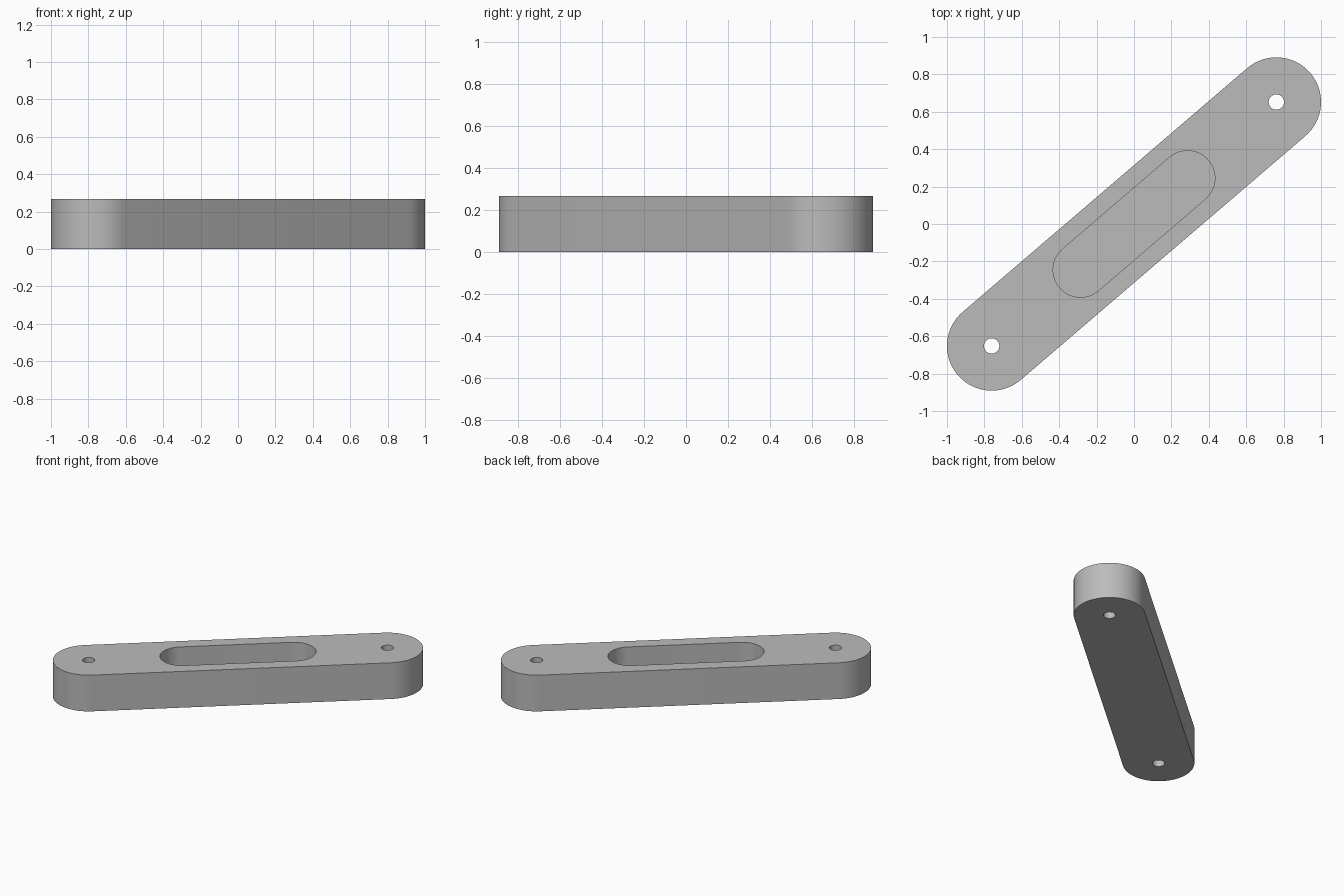
import bpy, bmesh, math
from mathutils import Vector

if "Cube" in bpy.data.objects:
    bpy.data.objects.remove(bpy.data.objects["Cube"], do_unlink=True)

HEIGHT = 0.267
END = Vector((0.761, 0.652))       # centre of the rounded end and its hole
AXIS = END.normalized()
ANGLE = math.atan2(AXIS.y, AXIS.x)
POCKET_FLOOR = 0.075

grey = bpy.data.materials.new("plain grey")
grey.use_nodes = True
colour = (0.5, 0.5, 0.5, 1)
grey.diffuse_color = colour
grey.node_tree.nodes["Principled BSDF"].inputs["Base Color"].default_value = colour


def prism(name, outline, bottom, top):
    """Extrude a closed outline between two heights."""
    bm = bmesh.new()
    base = bm.faces.new([bm.verts.new((p.x, p.y, bottom)) for p in outline])
    grown = bmesh.ops.extrude_face_region(bm, geom=[base])["geom"]
    verts = [v for v in grown if isinstance(v, bmesh.types.BMVert)]
    bmesh.ops.translate(bm, verts=verts, vec=(0, 0, top - bottom))
    bmesh.ops.recalc_face_normals(bm, faces=bm.faces)
    mesh = bpy.data.meshes.new(name)
    bm.to_mesh(mesh)
    bm.free()
    mesh.materials.append(grey)
    obj = bpy.data.objects.new(name, mesh)
    bpy.context.collection.objects.link(obj)
    return obj


def arc(centre, radius, start, sweep, steps):
    return [centre + radius * Vector((math.cos(start + sweep * i / steps),
                                      math.sin(start + sweep * i / steps)))
            for i in range(steps + 1)]


def slot(half_length, radius):
    """Outline with two parallel sides and half-round ends."""
    centre = AXIS * half_length
    return (arc(centre, radius, ANGLE - math.pi / 2, math.pi, 32)
            + arc(-centre, radius, ANGLE + math.pi / 2, math.pi, 32))


# Rounded bar
bar = prism("link_bar", slot(END.length, 0.239), 0, HEIGHT)

# Blind pocket and two through holes
cutters = [prism("pocket_cutter", slot(0.376, 0.147), POCKET_FLOOR, HEIGHT + 0.1)]
for side, name in ((1, "left_hole_cutter"), (-1, "right_hole_cutter")):
    circle = arc(END * side, 0.041, 0, math.tau, 40)[:-1]
    cutters.append(prism(name, circle, -0.1, HEIGHT + 0.1))

bpy.ops.object.select_all(action="DESELECT")
bar.select_set(True)
bpy.context.view_layer.objects.active = bar
for cutter in cutters:
    cutter.hide_render = True
    cut = bar.modifiers.new(cutter.name, "BOOLEAN")
    cut.object = cutter
    cut.operation = "DIFFERENCE"
    cut.solver = "EXACT"
    bpy.ops.object.modifier_apply(modifier=cut.name)
    bpy.data.objects.remove(cutter, do_unlink=True)

bpy.ops.object.shade_smooth_by_angle(angle=math.radians(30))
